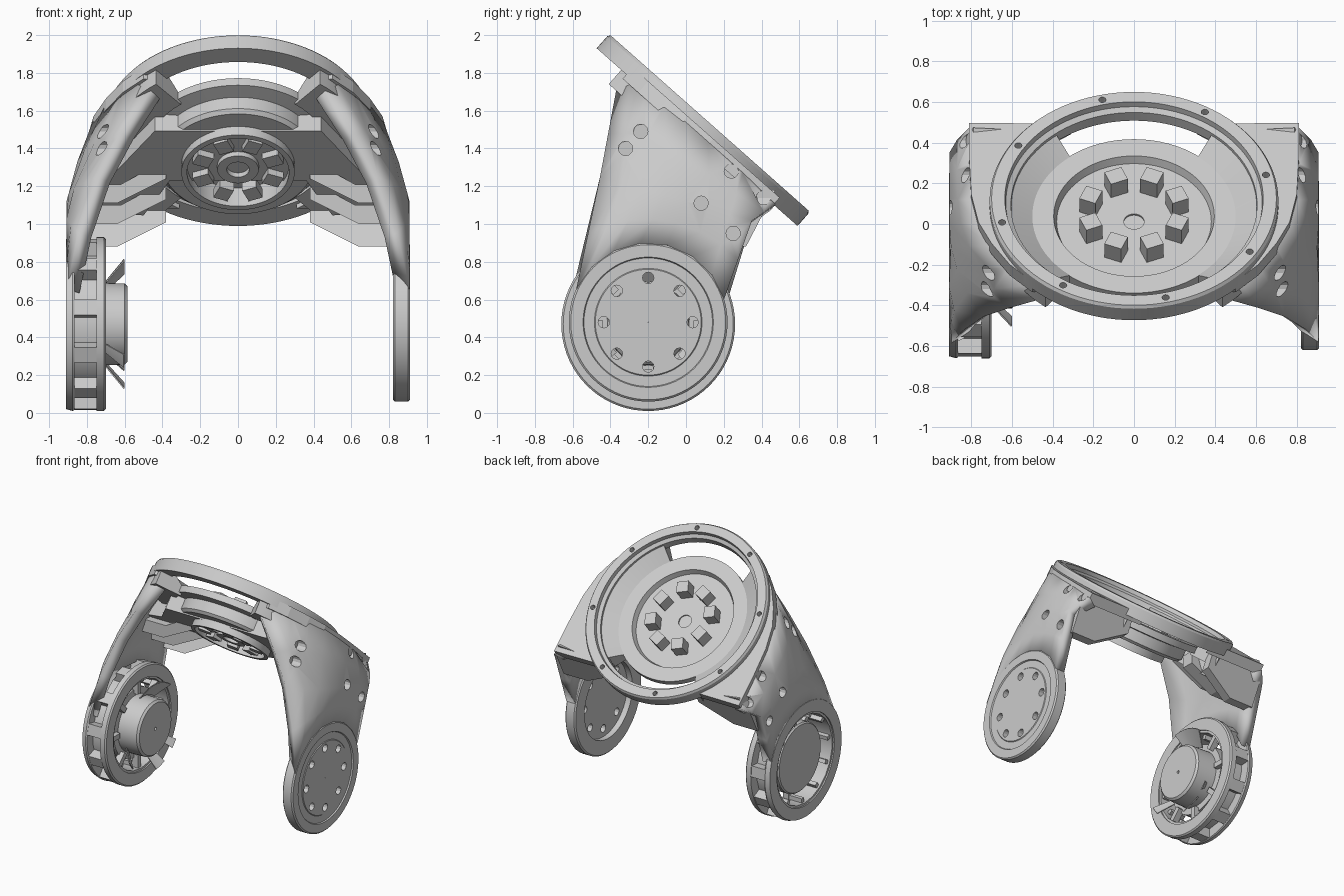
import bpy, bmesh
from math import cos, sin, pi, radians
from mathutils import Matrix, Vector
from mathutils.bvhtree import BVHTree

if "Cube" in bpy.data.objects:
    bpy.data.objects.remove(bpy.data.objects["Cube"])

TILT = Matrix.Translation((0, .125, 1.535)) @ Matrix.Rotation(radians(-41.5), 4, 'X')
TO_X = Matrix.Rotation(pi / 2, 4, 'Y')   # local z runs along world x


def hub(z):
    return Matrix.Translation((0, -.2, z)) @ TO_X


def finish(name, bm, mat=Matrix(), smooth=True, fix=True):
    bm.transform(mat)
    if fix:
        bmesh.ops.recalc_face_normals(bm, faces=bm.faces)
    me = bpy.data.meshes.new(name)
    bm.to_mesh(me)
    bm.free()
    ob = bpy.data.objects.new(name, me)
    bpy.context.collection.objects.link(ob)
    if smooth:
        bpy.ops.object.select_all(action='DESELECT')
        ob.select_set(True)
        bpy.context.view_layer.objects.active = ob
        bpy.ops.object.shade_smooth_by_angle(angle=radians(25))
    return ob


def lathe(name, prof, mat, segs=64, a0=0, a1=360):
    # closed (radius, height) profile turned around local z
    bm = bmesh.new()
    full = a1 - a0 >= 360
    rings = []
    for i in range(segs if full else segs + 1):
        a = radians(a0 + (a1 - a0) * i / segs)
        rings.append([bm.verts.new((r * cos(a), r * sin(a), h)) for r, h in prof])
    n = len(prof)
    for i in range(segs):
        A, B = rings[i], rings[(i + 1) % len(rings)]
        for j in range(n):
            k = (j + 1) % n
            bm.faces.new((A[j], A[k], B[k], B[j]))
    if not full:
        bm.faces.new(rings[0])
        bm.faces.new(rings[-1])
    return finish(name, bm, mat)


def prism(name, pts, h0, h1, mat, shear=0):
    bm = bmesh.new()
    lo = [bm.verts.new((x, y, h0 + shear * y)) for x, y in pts]
    hi = [bm.verts.new((x, y, h1 + shear * y)) for x, y in pts]
    bm.faces.new(lo)
    bm.faces.new(hi)
    for i in range(len(pts)):
        k = (i + 1) % len(pts)
        bm.faces.new((lo[i], lo[k], hi[k], hi[i]))
    return finish(name, bm, mat, False)


def radial_blocks(name, mat, count, r, size, h, off=0):
    bm = bmesh.new()
    for i in range(count):
        m = Matrix.Rotation(2 * pi * (i + off) / count, 4, 'Z') @ Matrix.Translation((r, 0, h))
        bmesh.ops.create_cube(bm, size=1, matrix=m @ Matrix.Diagonal((*size, 1)))
    return finish(name, bm, mat, False)


def cut(ob, mats, r, depth):
    # drill one set of round holes
    bm = bmesh.new()
    for m in mats:
        bmesh.ops.create_cone(bm, cap_ends=True, segments=12, radius1=r, radius2=r, depth=depth, matrix=m)
    c = finish(ob.name + "_hole_cutter", bm, smooth=False)
    c.hide_render = True
    c.hide_set(True)
    md = ob.modifiers.new("holes", 'BOOLEAN')
    md.object = c
    md.solver = 'EXACT'


def around(mat, count, r, h, off=0):
    return [mat @ Matrix.Translation((r * cos(2 * pi * (i + off) / count),
                                      r * sin(2 * pi * (i + off) / count), h)) for i in range(count)]


# tilted top ring
ring = lathe("top_ring", [(.71, -.015), (.70, 0), (.635, 0), (.63, -.03), (.605, -.045), (.60, -.1), (.71, -.1)], TILT, 96)
cut(ring, around(TILT, 8, .667, 0, .3), .018, .08)

# dish inside the ring, with stepped underside
lathe("dish", [(.05, -.17), (.38, -.17), (.395, -.13), (.505, -.13), (.505, -.18), (.42, -.19), (.42, -.27),
               (.40, -.29), (.30, -.29), (.30, -.35), (.27, -.35), (.27, -.22), (.05, -.22)], TILT, 72)
radial_blocks("dish_top_blocks", TILT, 8, .23, (.085, .09, .11), -.125, .5)
radial_blocks("dish_under_blocks", TILT, 8, .20, (.09, .08, .06), -.31, .5)
lathe("dish_under_hub", [(.06, -.2), (.11, -.2), (.11, -.33), (.06, -.33)], TILT, 24)

# webs joining dish and ring at the sides, leaving front and back windows
for a, side in ((0, "right"), (180, "left")):
    lathe("web_" + side, [(.69, -.05), (.62, -.05), (.50, -.13), (.48, -.13), (.48, -.2), (.69, -.2)],
          TILT, 28, a - 51, a + 51)

# cross frame below the dish
half = [(.44, -.275), (.64, .04), (.79, .10), (.79, .36), (.5, .40), (.36, .12)]
prism("cross_frame", half + [(-x, y) for x, y in reversed(half)], -.30, -.18, TILT)

XZ = Matrix.Rotation(pi / 2, 4, 'X')   # prism drawn in x/z, depth along -y
for s, side in ((1, "right"), (-1, "left")):
    # deck beside the ring
    deck = [(.50, -.50), (.61, -.39), (.70, -.25), (.765, -.11), (.80, .07), (.81, .3), (.81, .54)]
    deck += [(.62 * cos(radians(a)), .62 * sin(radians(a))) for a in range(60, -51, -10)]
    prism("deck_" + side, [(s * x, q) for x, q in deck], -.13, -.05, TILT)

    # leg wall lofted from the pivot arc up to the deck edge
    top = [(.46, -.37, .2), (.53, -.30, .13), (.61, -.21, .09), (.70, -.11, .08),
           (.77, 0, .08), (.80, .12, .08), (.81, .3, .08), (.81, .475, .09)]
    xc = [.74, .82, .87, .90, .908, .908, .908, .908]
    rad, cz = (.42, .48) if s > 0 else (.44, .47)
    rows = [[], [], [], [], []]
    for i, (x, y, d) in enumerate(top):
        t = i / 7
        a = radians(155 - 138 * t)
        A = Vector((.908, -.2 + rad * cos(a), cz + rad * sin(a)))
        C = Vector((xc[i], -.455 + .805 * t, 1.25 - .23 * t))
        v = (y - .125 + .663 * d) / .749
        T = Vector((x, y, 1.535 - .663 * v - .749 * d))
        B = A.lerp(C, .5)
        B.x += .02 * (A.x > C.x + .02)
        D = C.lerp(T, .5) + Vector((.012, 0, 0))
        for row, p in zip(rows, (A, B, C, D, T)):
            row.append(p)
    bm = bmesh.new()
    grid = [[bm.verts.new((s * p.x, p.y, p.z)) for p in row] for row in rows]
    for j in range(4):
        for i in range(7):
            q = (grid[j][i], grid[j][i + 1], grid[j + 1][i + 1], grid[j + 1][i])
            bm.faces.new(q if s > 0 else q[::-1])
    bm.normal_update()
    tree = BVHTree.FromBMesh(bm)
    wall = finish("leg_wall_" + side, bm, fix=False)
    sol = wall.modifiers.new("thickness", 'SOLIDIFY')
    sol.thickness = .08
    sol.offset = -1
    # blind bolt holes, found on the wall surface
    holes = []
    for y, z in [(-.24, 1.49), (-.32, 1.40), (.24, 1.28), (.08, 1.11), (.41, 1.14), (.25, .95)]:
        hit = tree.ray_cast(Vector((s * 2, y, z)), Vector((-s, 0, 0)))[0]
        if hit:
            holes.append(Matrix.Translation((hit.x + s * .05, y, z)) @ TO_X)
    cut(wall, holes, .038, .2)

    # stepped gusset ribs between leg and dish
    for k, (z, y0, y1) in enumerate(((.88, 0, 0), (1.0, .1, .2), (1.11, -.02, .08))):
        pts = [(.85, z), (.64, z), (.38, z + .13), (.38, z + .23), (.62, z + .1), (.85, z + .1)]
        if k == 0:
            pts[3:] = [(.38, 1.14), (.79, 1.18), (.85, 1.05)]
            prism("gusset_back_" + side, [(s * x, q) for x, q in pts], .14, .21, XZ, -.52)
        else:
            prism(f"gusset_rib_{k}_" + side, [(s * x, q) for x, q in pts], -y1, -y0, XZ)

# right leg pivot disc: groove and bolt holes outside, recess inside
R = hub(.48)
disc = lathe("right_pivot_disc", [(.001, .865), (.30, .865), (.30, .82), (.41, .82), (.42, .83), (.42, .90), (.41, .91),
                                  (.345, .91), (.34, .90), (.285, .90), (.28, .905), (.001, .905)], R, 72)
cut(disc, around(R, 8, .235, .88), .03, .2)

# left leg motor housing: two flanges, core, ribs making the rim pockets
L = hub(.47)
lathe("housing_outer_flange", [(.36, -.865), (.455, -.865), (.46, -.875), (.45, -.91), (.36, -.91)], L, 72)
lathe("housing_inner_flange", [(.36, -.70), (.45, -.70), (.46, -.71), (.46, -.75), (.36, -.75)], L, 72)
lathe("housing_core", [(.345, -.90), (.385, -.90), (.385, -.71), (.345, -.71)], L, 22)
radial_blocks("housing_rim_ribs", L, 11, .413, (.08, .085, .16), -.81, -.1)
radial_blocks("housing_inner_teeth", L, 11, .335, (.05, .03, .13), -.82)

# motor
lathe("motor_plate", [(.001, -.86), (.26, -.86), (.27, -.85), (.27, -.76), (.001, -.76)], L, 48)
radial_blocks("motor_spokes", L, 8, .30, (.12, .04, .05), -.75)
lathe("motor_can", [(.012, -.78), (.22, -.78), (.215, -.60), (.20, -.585), (.012, -.585)], L, 48)
for i, (a, w) in enumerate(((165, 24), (15, 9), (50, 6), (-55, 7))):
    lathe(f"motor_flare_{i}", [(.23, -.70), (.345, -.605), (.34, -.60), (.225, -.695)], L, 6, a - w, a + w)
